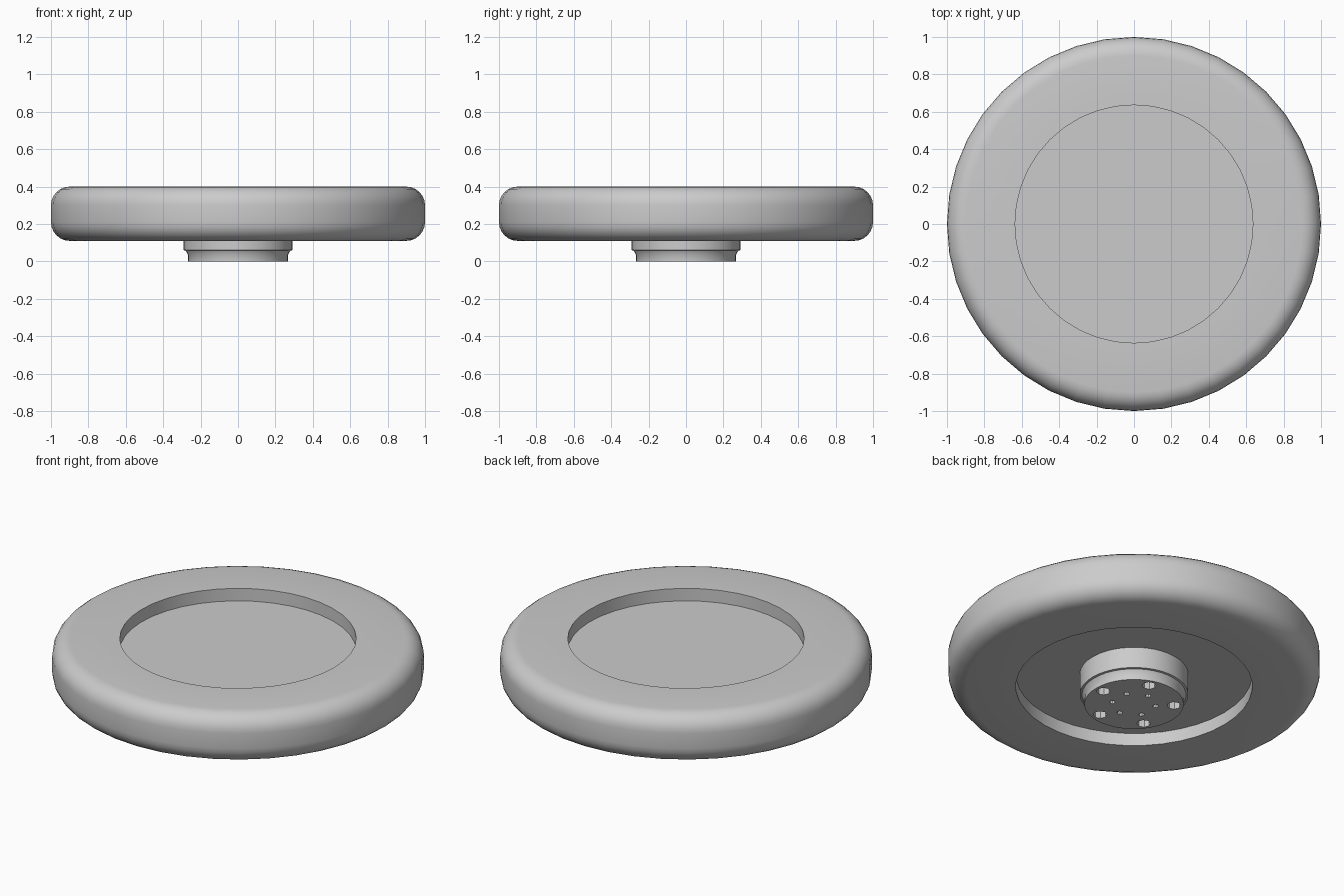
import bpy, bmesh
from math import sin, cos, pi, radians

if "Cube" in bpy.data.objects:
    bpy.data.objects.remove(bpy.data.objects["Cube"], do_unlink=True)

grey = bpy.data.materials.new("plain_grey")
grey.use_nodes = True
COLOUR = (0.6, 0.6, 0.6, 1)
grey.diffuse_color = COLOUR
grey.node_tree.nodes["Principled BSDF"].inputs["Base Color"].default_value = COLOUR


def lathe(name, profile, sides, closed=False, centre=(0, 0)):
    """Turn (radius, z) points round a vertical axis; cap the ends unless closed."""
    bm = bmesh.new()
    rings = []
    for r, z in profile:
        angles = [2 * pi * i / sides for i in range(sides)]
        rings.append([bm.verts.new((centre[0] + r * cos(a), centre[1] + r * sin(a), z))
                      for a in angles])
    pairs = list(zip(rings, rings[1:]))
    if closed:
        pairs.append((rings[-1], rings[0]))
    else:
        bm.faces.new(rings[0])
        bm.faces.new(rings[-1])
    for a, b in pairs:
        for i in range(sides):
            j = (i + 1) % sides
            bm.faces.new((a[i], a[j], b[j], b[i]))
    bmesh.ops.recalc_face_normals(bm, faces=bm.faces)
    mesh = bpy.data.meshes.new(name)
    bm.to_mesh(mesh)
    bm.free()
    mesh.materials.append(grey)
    obj = bpy.data.objects.new(name, mesh)
    bpy.context.collection.objects.link(obj)
    return obj


def activate(obj):
    bpy.ops.object.select_all(action='DESELECT')
    obj.select_set(True)
    bpy.context.view_layer.objects.active = obj


def smooth(obj):
    activate(obj)
    bpy.ops.object.shade_smooth_by_angle(angle=radians(30))


# Tyre: flat sided ring with rounded outer shoulders
LOW, HIGH, INNER, ROUND, STEPS = 0.11, 0.40, 0.636, 0.1, 6
arc = [ROUND * (1 - cos(pi / 2 * i / STEPS)) for i in range(STEPS + 1)]
shoulder = [(1 - ROUND + ROUND * sin(pi / 2 * i / STEPS), d) for i, d in enumerate(arc)]
profile = [(INNER, LOW)] + [(r, LOW + d) for r, d in shoulder]
profile += [(r, HIGH - d) for r, d in reversed(shoulder)] + [(INNER, HIGH)]
smooth(lathe("tyre", profile, 40, closed=True))

# Wheel disc, recessed on both sides
smooth(lathe("wheel_disc", [(0.64, 0.185), (0.64, 0.326)], 40))

# Hub with a stepped, chamfered foot
hub = lathe("hub", [(0.267, 0), (0.267, 0.035), (0.28, 0.058),
                    (0.292, 0.06), (0.292, 0.2)], 40)

# Bolt holes and smaller pin holes drilled into the hub face
for count, start, ring, radius in ((5, 0, 0.215, 0.038), (6, 30, 0.118, 0.016)):
    for k in range(count):
        a = radians(start) + 2 * pi * k / count
        cutter = lathe("hole_cutter", [(radius, -0.05), (radius, 0.1)], 8,
                       centre=(ring * cos(a), ring * sin(a)))
        cutter.hide_render = True
        activate(hub)
        mod = hub.modifiers.new("hole", 'BOOLEAN')
        mod.operation = 'DIFFERENCE'
        mod.solver = 'EXACT'
        mod.object = cutter
        bpy.ops.object.modifier_apply(modifier=mod.name)
        bpy.data.objects.remove(cutter, do_unlink=True)
smooth(hub)
